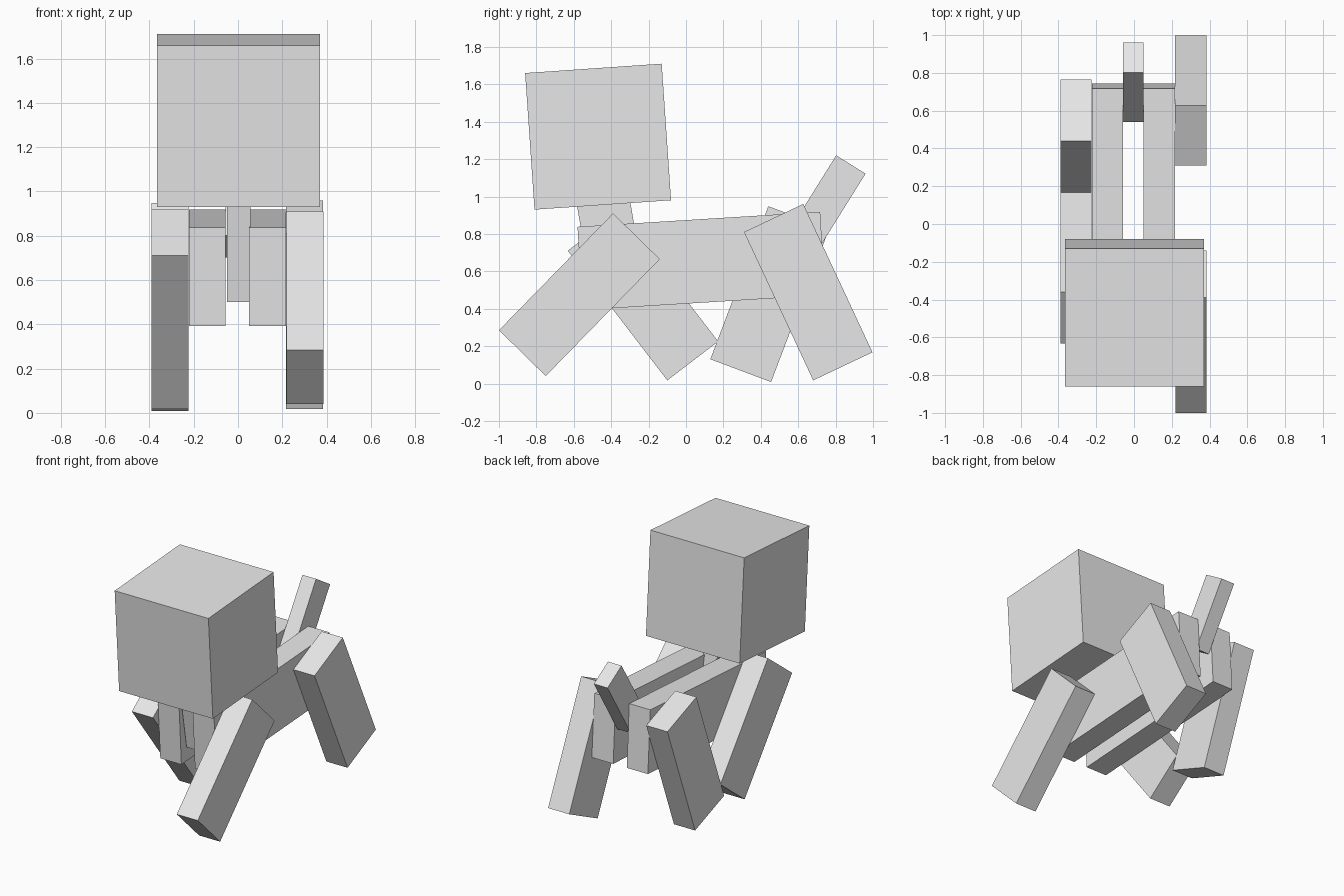
import bpy, bmesh

if "Cube" in bpy.data.objects:
    bpy.data.objects.remove(bpy.data.objects["Cube"])

grey = bpy.data.materials.new("light_grey")
grey.diffuse_color = (0.8, 0.8, 0.8, 1)
grey.use_nodes = True
grey.node_tree.nodes["Principled BSDF"].inputs["Base Color"].default_value = grey.diffuse_color


def block(name, x0, x1, a, b, c):
    """Tilted box: a, b, c are three consecutive (y, z) corners of its side."""
    d = (a[0] + c[0] - b[0], a[1] + c[1] - b[1])
    bm = bmesh.new()
    side = [bm.verts.new((x0, y, z)) for y, z in (a, b, c, d)]
    face = bm.faces.new(side)
    out = bmesh.ops.extrude_face_region(bm, geom=[face])
    moved = [g for g in out["geom"] if isinstance(g, bmesh.types.BMVert)]
    bmesh.ops.translate(bm, verts=moved, vec=(x1 - x0, 0, 0))
    bmesh.ops.recalc_face_normals(bm, faces=bm.faces[:])
    mesh = bpy.data.meshes.new(name)
    bm.to_mesh(mesh)
    bm.free()
    mesh.materials.append(grey)
    obj = bpy.data.objects.new(name, mesh)
    bpy.context.collection.objects.link(obj)
    return obj


# Head and neck
block("head", -0.365, 0.37, (-0.86, 1.66), (-0.13, 1.71), (-0.08, 0.98))
block("neck", -0.05, 0.057, (-0.60, 1.05), (-0.505, 0.50), (-0.225, 0.548))

# Two body slabs with a gap between them
for name, x0, x1 in (("body_left", -0.222, -0.057), ("body_right", 0.05, 0.217)):
    block(name, x0, x1, (-0.58, 0.838), (0.717, 0.918), (0.744, 0.473))

# Tail
block("tail", -0.057, 0.05, (0.803, 1.22), (0.96, 1.122), (0.698, 0.702))

# Legs in mid stride
block("front_leg_right", 0.22, 0.385, (-0.39, 0.91), (-0.14, 0.665), (-0.75, 0.04))
block("back_leg_right", 0.217, 0.383, (0.31, 0.81), (0.627, 0.96), (0.997, 0.167))
block("front_leg_left", -0.39, -0.224, (-0.632, 0.71), (-0.10, 0.017), (0.172, 0.225))
block("back_leg_left", -0.39, -0.224, (0.44, 0.948), (0.13, 0.13), (0.455, 0.008))
